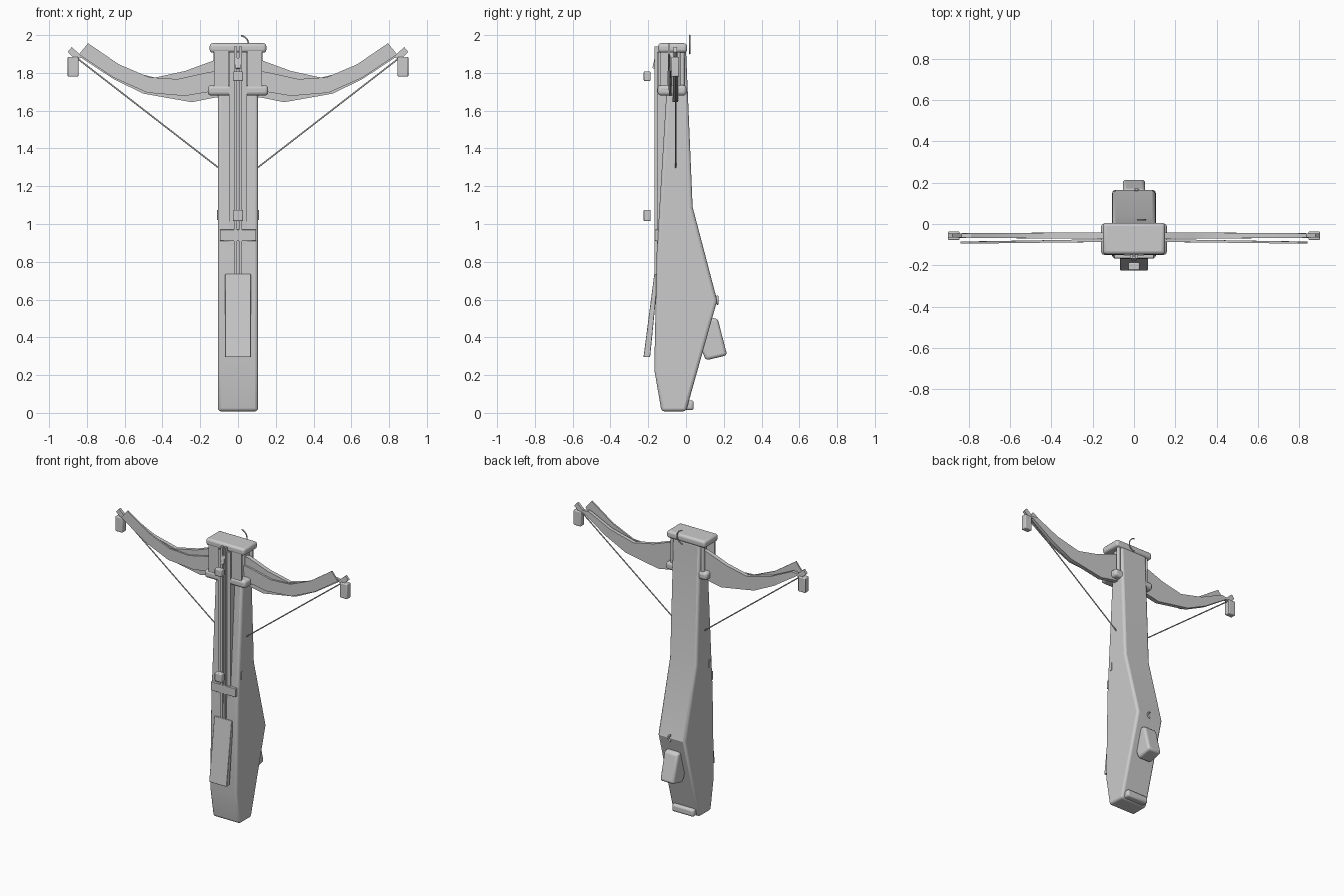
import bpy, bmesh, math
from mathutils import Vector

if "Cube" in bpy.data.objects:
    bpy.data.objects.remove(bpy.data.objects["Cube"])


def finish(name, bm, bevel=0.0, segs=3):
    bmesh.ops.recalc_face_normals(bm, faces=bm.faces)
    me = bpy.data.meshes.new(name)
    bm.to_mesh(me)
    bm.free()
    ob = bpy.data.objects.new(name, me)
    bpy.context.collection.objects.link(ob)
    if bevel:
        m = ob.modifiers.new("bevel", 'BEVEL')
        m.width, m.segments, m.limit_method = bevel, segs, 'ANGLE'
        m.angle_limit = math.radians(40)
    return ob


def loft(name, a, b, bevel=0.0):
    """Solid between two matching point loops."""
    bm = bmesh.new()
    va = [bm.verts.new(p) for p in a]
    vb = [bm.verts.new(p) for p in b]
    n = len(a)
    bm.faces.new(va)
    bm.faces.new(vb[::-1])
    for i in range(n):
        j = (i + 1) % n
        bm.faces.new((va[i], vb[i], vb[j], va[j]))
    return finish(name, bm, bevel)


def side_profile(name, pts, x0, x1, bevel=0.0):
    return loft(name, [(x0, y, z) for y, z in pts], [(x1, y, z) for y, z in pts], bevel)


def box(name, x0, x1, y0, y1, z0, z1, bevel=0.0):
    return side_profile(name, [(y0, z0), (y1, z0), (y1, z1), (y0, z1)], x0, x1, bevel)


def wire(name, pts, r):
    cu = bpy.data.curves.new(name, 'CURVE')
    cu.dimensions, cu.bevel_depth, cu.bevel_resolution = '3D', r, 2
    cu.use_fill_caps = True
    sp = cu.splines.new('POLY')
    sp.points.add(len(pts) - 1)
    for p, c in zip(sp.points, pts):
        p.co = (*c, 1)
    ob = bpy.data.objects.new(name, cu)
    bpy.context.collection.objects.link(ob)
    return ob


def limb(name, top, bottom, y_mid, t_root, t_tip, y_tip, s):
    """Bow limb: strip between top and bottom edges, thinning to the tip."""
    bm = bmesh.new()
    rings = []
    n = len(top)
    for i, (u, l) in enumerate(zip(top, bottom)):
        f = i / (n - 1)
        y, t = y_mid + (y_tip - y_mid) * f, (t_root + (t_tip - t_root) * f) / 2
        rings.append([bm.verts.new((s * p[0], y + d, p[1]))
                      for p, d in ((u, -t), (u, t), (l, t), (l, -t))])
    for a, b in zip(rings, rings[1:]):
        for i in range(4):
            j = (i + 1) % 4
            bm.faces.new((a[i], a[j], b[j], b[i]))
    bm.faces.new(rings[0])
    bm.faces.new(rings[-1][::-1])
    return finish(name, bm)


# Stock
side_profile("stock", [(-0.13, 0.008), (0.0, 0.008), (0.165, 0.595), (0.035, 1.09), (0.0, 1.92),
                       (-0.09, 1.92), (-0.155, 0.85), (-0.168, 0.23)], -0.106, 0.106, 0.016)

# Head clamps
box("top_clamp", -0.15, 0.15, -0.147, 0.006, 1.907, 1.957, 0.016)
box("lower_clamp", -0.16, 0.16, -0.15, 0.003, 1.68, 1.735, 0.018)

# Rail bed behind the groove, its small bolt tip and strap
side_profile("rail_bed", [(-0.153, 0.75), (-0.12, 0.75), (-0.07, 1.91), (-0.153, 1.91)], -0.048, 0.048)
box("rail_strap", -0.096, 0.096, -0.166, -0.13, 0.91, 0.97, 0.003)
side_profile("bolt_tip", [(-0.155, 1.82), (-0.178, 1.825), (-0.166, 1.88), (-0.155, 1.88)], -0.012, 0.012)

# Trigger plate
side_profile("trigger_plate", [(-0.225, 0.295), (-0.19, 0.295), (-0.147, 0.735), (-0.168, 0.735)],
             -0.068, 0.068, 0.004)

# Front sights
for z0, z1, n in ((1.015, 1.075, "rear_sight"), (1.757, 1.807, "front_sight")):
    box(n, -0.027, 0.027, -0.224, -0.187, z0, z1, 0.006)

# Grip and butt bar
side_profile("grip", [(0.08, 0.34), (0.105, 0.278), (0.218, 0.305), (0.168, 0.498), (0.125, 0.505)],
             -0.054, 0.054, 0.016)
box("butt_bar", -0.085, 0.085, -0.02, 0.041, 0.014, 0.066, 0.014)

# Hooks on the back
def arc(cx, y, cz, r):
    return [(cx + r * math.cos(a), y, cz + r * math.sin(a))
            for a in [math.radians(-80 + 16 * i) for i in range(11)]]

wire("top_hook", arc(0.007, 0.02, 1.95, 0.049), 0.004)
wire("back_hook", arc(0.0, 0.166, 0.597, 0.02), 0.006)

# Bow halves
main_top = [(0, 1.87), (0.13, 1.865), (0.28, 1.81), (0.44, 1.775), (0.62, 1.82), (0.79, 1.90), (0.835, 1.895), (0.88, 1.937)]
main_low = [(0, 1.68), (0.13, 1.668), (0.245, 1.645), (0.5, 1.69), (0.655, 1.765), (0.83, 1.88), (0.86, 1.872), (0.902, 1.91)]
face_top = [(0, 1.82), (0.15, 1.805), (0.32, 1.767), (0.47, 1.777), (0.63, 1.845), (0.794, 1.957)]
face_low = [(0, 1.71), (0.15, 1.70), (0.28, 1.678), (0.48, 1.695), (0.66, 1.775), (0.842, 1.898)]
for s, n in ((-1, "left"), (1, "right")):
    limb(n + "_main_limb", main_top, main_low, -0.056, 0.034, 0.018, -0.056, s)
    limb(n + "_face_limb", face_top, face_low, -0.078, 0.014, 0.01, -0.09, s)
    x0, x1 = sorted((s * 0.845, s * 0.902))
    box(n + "_tip_weight", x0, x1, -0.078, -0.036, 1.78, 1.885, 0.006)
    wire(n + "_string", [(s * 0.86, -0.055, 1.884), (0, -0.055, 1.218)], 0.004)
    # Rail strip, head plate and post
    x0, x1 = sorted((s * 0.006, s * 0.02))
    box(n + "_rail_strip", x0, x1, -0.166, -0.14, 0.72, 1.94)
    x0, x1 = sorted((s * 0.05, s * 0.127))
    box(n + "_head_plate", x0, x1, -0.145, -0.133, 1.70, 1.93)
    wire(n + "_head_post", [(s * 0.118, -0.02, 1.70), (s * 0.118, -0.02, 1.93)], 0.013)
    # Side pin
    x0, x1 = sorted((s * 0.09, s * 0.11))
    box(n + "_side_pin", x0, x1, -0.12, -0.1, 1.02, 1.075)

# Smooth shading with sharp edges
for ob in bpy.context.scene.objects:
    ob.select_set(ob.type == 'MESH')
    if ob.type == 'MESH':
        bpy.context.view_layer.objects.active = ob
bpy.ops.object.shade_smooth_by_angle(angle=math.radians(30))
